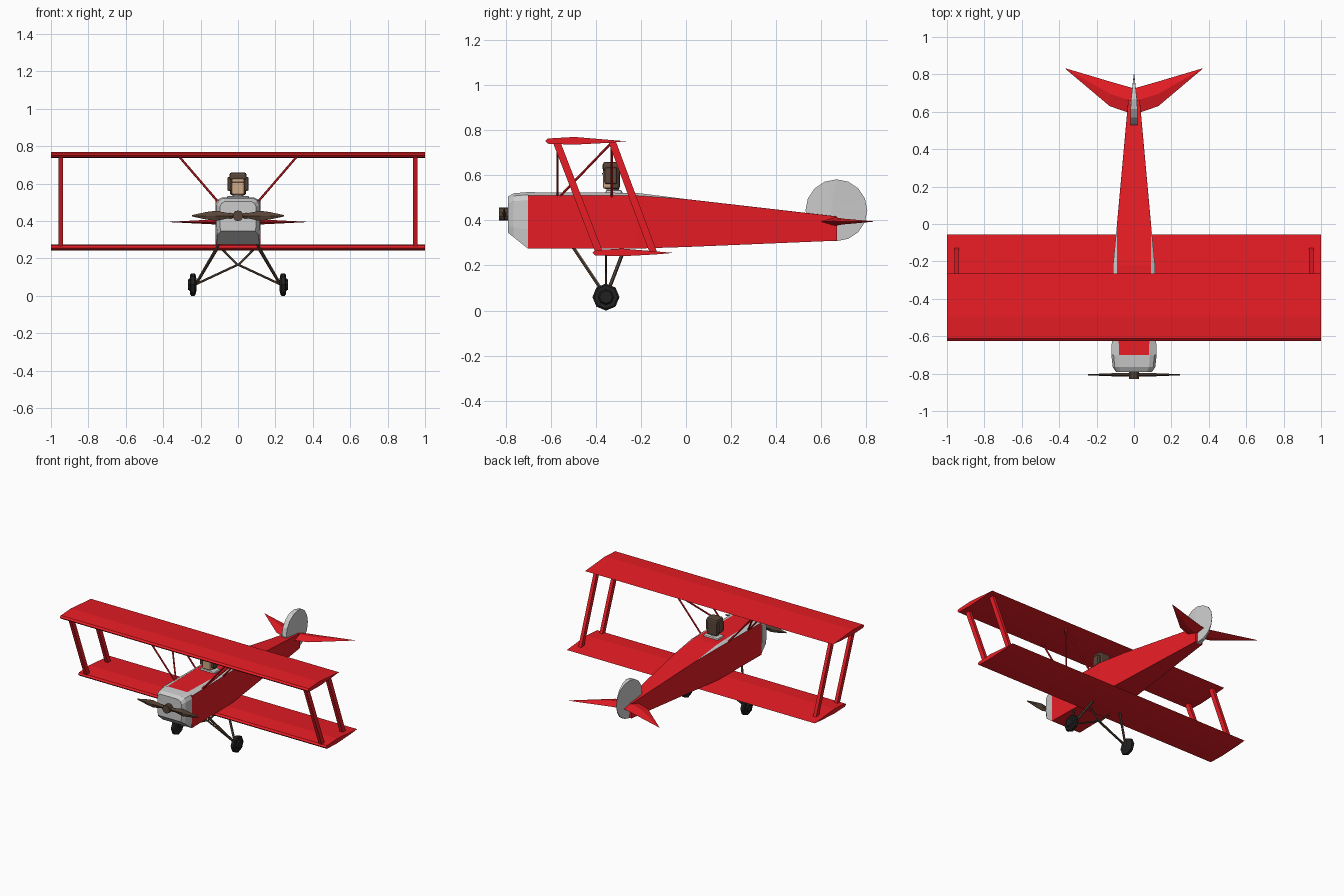
import bpy, bmesh, math
from mathutils import Vector

if "Cube" in bpy.data.objects:
    bpy.data.objects.remove(bpy.data.objects["Cube"])


def material(name, rgb):
    m = bpy.data.materials.new(name)
    m.diffuse_color = (*rgb, 1)
    m.use_nodes = True
    m.node_tree.nodes["Principled BSDF"].inputs["Base Color"].default_value = m.diffuse_color
    return m


RED = material("red", (0.8, 0.012, 0.018))
BROWN = material("brown", (0.10, 0.06, 0.04))
SKIN = material("skin", (0.62, 0.40, 0.24))
BLACK = material("black", (0.015, 0.015, 0.015))


def finish(name, bm, *mats):
    bmesh.ops.remove_doubles(bm, verts=bm.verts, dist=1e-5)
    bmesh.ops.recalc_face_normals(bm, faces=bm.faces)
    me = bpy.data.meshes.new(name)
    bm.to_mesh(me)
    bm.free()
    for m in mats:
        me.materials.append(m)
    ob = bpy.data.objects.new(name, me)
    bpy.context.collection.objects.link(ob)
    return ob


def loft(name, rings, mats, slot=lambda section, side: 0):
    """Skin a list of equally long closed rings and cap both ends."""
    bm = bmesh.new()
    vs = [[bm.verts.new(p) for p in r] for r in rings]
    n = len(rings[0])
    for i in range(len(rings) - 1):
        for j in range(n):
            k = (j + 1) % n
            f = bm.faces.new((vs[i][j], vs[i][k], vs[i + 1][k], vs[i + 1][j]))
            f.material_index = slot(i, j)
    bm.faces.new(vs[0])
    bm.faces.new(vs[-1])
    return finish(name, bm, *mats)


def bar(name, a, b, sx, sy, mats, sides=4):
    """Straight strut with horizontal section sx by sy."""
    def ring(c):
        turn = math.pi / sides
        k = 0.5 / math.cos(turn)
        return [(c[0] + sx * k * math.cos(2 * math.pi * i / sides + turn),
                 c[1] + sy * k * math.sin(2 * math.pi * i / sides + turn), c[2]) for i in range(sides)]
    return loft(name, [ring(a), ring(b)], mats)


def rod(name, a, b, r, mats, sides=6):
    """Round rod between two points in any direction."""
    a, b = Vector(a), Vector(b)
    d = b - a
    bm = bmesh.new()
    mat = d.to_track_quat('Z', 'Y').to_matrix().to_4x4()
    mat.translation = (a + b) / 2
    bmesh.ops.create_cone(bm, cap_ends=True, segments=sides, radius1=r, radius2=r,
                          depth=d.length, matrix=mat)
    return finish(name, bm, *mats)


def box(name, c, s, mats, bevel=0):
    bm = bmesh.new()
    bmesh.ops.create_cube(bm, size=1)
    for v in bm.verts:
        v.co = Vector(c) + Vector((v.co.x * s[0], v.co.y * s[1], v.co.z * s[2]))
    if bevel:
        bmesh.ops.bevel(bm, geom=bm.edges[:], offset=bevel, segments=2, profile=0.5, affect='EDGES')
    return finish(name, bm, *mats)


# Fuselage: red hull whose upper corner strips are grey
def section(y, w, zb, zs, deck, zt):
    half = [(w, zb), (w, zs), (deck, zt)]
    return [(x, y, z) for x, z in half] + [(-x, y, z) for x, z in reversed(half)]


GREY = material("grey", (0.8, 0.8, 0.8))
loft("fuselage", [section(-0.70, 0.12, 0.275, 0.51, 0.08, 0.525),
                  section(-0.22, 0.112, 0.275, 0.51, 0.092, 0.522),
                  section(0.0, 0.091, 0.282, 0.494, 0.0905, 0.4945),
                  section(0.67, 0.03, 0.31, 0.417, 0.0295, 0.4175)],
     [RED, GREY], lambda i, j: 1 if j in (1, 3) and i < 2 else 0)


# Nose cowling
def nose(y, w, wb, zb, z1, zs, deck, zt):
    half = [(wb, zb), (w, z1), (w, zs), ((w * 2 + deck) / 3, (zs + zt * 2) / 3), (deck, zt)]
    return [(x, y, z) for x, z in half] + [(-x, y, z) for x, z in reversed(half)]


loft("engine_cowling", [nose(-0.70, 0.121, 0.115, 0.274, 0.36, 0.49, 0.085, 0.526),
                        nose(-0.765, 0.114, 0.108, 0.326, 0.37, 0.485, 0.08, 0.52),
                        nose(-0.79, 0.097, 0.092, 0.346, 0.375, 0.475, 0.07, 0.505)], [])

# Two wings sharing one profile
profile = [(0, 0.752), (0.012, 0.763), (0.13, 0.77), (0.36, 0.751), (0.28, 0.744),
           (0.13, 0.736), (0.012, 0.740)]
for name, dy, dz in (("upper_wing", -0.625, 0), ("lower_wing", -0.415, -0.495)):
    loft(name, [[(x, y + dy, z + dz) for y, z in profile] for x in (-1, 1)], [RED])

# Struts, undercarriage and tailplane, mirrored left and right
for side, s in (("right", 1), ("left", -1)):
    for part, yt, yb in (("front", -0.575, -0.385), ("rear", -0.328, -0.145)):
        bar(f"{side}_{part}_wing_strut", (s * 0.947, yt, 0.75), (s * 0.947, yb, 0.258),
            0.024, 0.034, [RED])
    for part, yb, yt in (("front", -0.57, -0.57), ("rear", -0.33, -0.33), ("diagonal", -0.57, -0.33)):
        rod(f"{side}_{part}_cabin_strut", (s * 0.10, yb, 0.495), (s * 0.315, yt, 0.745), 0.006, [RED])

    hub = (s * 0.225, -0.355, 0.062)
    rod(f"{side}_front_gear_leg", hub, (s * 0.10, -0.50, 0.28), 0.008, [BROWN])
    rod(f"{side}_rear_gear_leg", hub, (s * 0.10, -0.275, 0.27), 0.008, [BROWN])
    rod(f"{side}_half_axle", hub, (0, -0.355, 0.167), 0.006, [BROWN])
    rod(f"{side}_gear_brace", (0, -0.355, 0.163), (s * 0.10, -0.355, 0.265), 0.006, [BROWN])

    # Eight-sided tyre and hub cap
    def wheel_ring(x, r):
        return [(s * x, -0.355 + r * math.cos(math.pi * i / 4), 0.06 + r * math.sin(math.pi * i / 4))
                for i in range(8)]
    loft(f"{side}_wheel", [wheel_ring(x, r) for x, r in
                           ((0.222, 0.03), (0.227, 0.054), (0.232, 0.06), (0.25, 0.06),
                            (0.256, 0.052), (0.256, 0.035), (0.266, 0.028))], [BLACK])

    # Swept tailplane half
    loft(f"{side}_tailplane",
         [[(s * x, le, 0.395), (s * x, (le + te) / 2, 0.395 + t),
           (s * x, te, 0.395), (s * x, (le + te) / 2, 0.395 - t)]
          for x, le, te, t in ((0, 0.585, 0.725, 0.02), (0.13, 0.63, 0.762, 0.013),
                               (0.365, 0.828, 0.832, 0.001))], [RED])

# Round tail fin, pinched toward its trailing edge
bm = bmesh.new()
rim = []
for i in range(16):
    a = 2 * math.pi * i / 16
    y, z = 0.667 + 0.137 * math.cos(a), 0.445 + 0.137 * math.sin(a)
    t = 0.018 * min(1, max(0.05, (0.805 - y) / 0.16))
    rim.append([bm.verts.new((x, y, z)) for x in (t, -t)])
centre = [bm.verts.new((x, 0.645, 0.445)) for x in (0.019, -0.019)]
for (a, b), (c, d) in zip(rim, rim[1:] + rim[:1]):
    bm.faces.new((a, b, d, c))
    bm.faces.new((a, c, centre[0]))
    bm.faces.new((b, centre[1], d))
finish("tail_fin", bm)

# Propeller
rod("propeller_hub", (0, -0.83, 0.428), (0, -0.785, 0.428), 0.029, [BROWN], 10)
for side, s in (("right", 1), ("left", -1)):
    loft(f"{side}_propeller_blade",
         [[(s * x, -0.806 - t, 0.428), (s * x, -0.806, 0.428 + w),
           (s * x, -0.806 + t, 0.428), (s * x, -0.806, 0.428 - w)]
          for x, w, t in ((0, 0.012, 0.01), (0.05, 0.014, 0.01), (0.12, 0.027, 0.008),
                          (0.17, 0.02, 0.006), (0.245, 0.004, 0.003))], [BROWN])

# Pilot
box("pilot_shoulders", (0, -0.32, 0.52), (0.12, 0.075, 0.03), [], 0.01)
rod("pilot_scarf", (0, -0.325, 0.51), (0, -0.325, 0.55), 0.028, [], 8)
box("pilot_face", (0, -0.338, 0.585), (0.07, 0.062, 0.09), [SKIN], 0.01)
box("pilot_helmet_top", (0, -0.332, 0.638), (0.092, 0.076, 0.044), [BROWN], 0.014)
box("pilot_helmet_back", (0, -0.313, 0.59), (0.086, 0.04, 0.105), [BROWN], 0.012)
box("pilot_goggles", (0, -0.369, 0.607), (0.066, 0.006, 0.006), [BROWN])
for side, s in (("right", 1), ("left", -1)):
    box(f"{side}_helmet_ear_flap", (s * 0.046, -0.333, 0.598), (0.022, 0.055, 0.075), [BROWN], 0.008)
